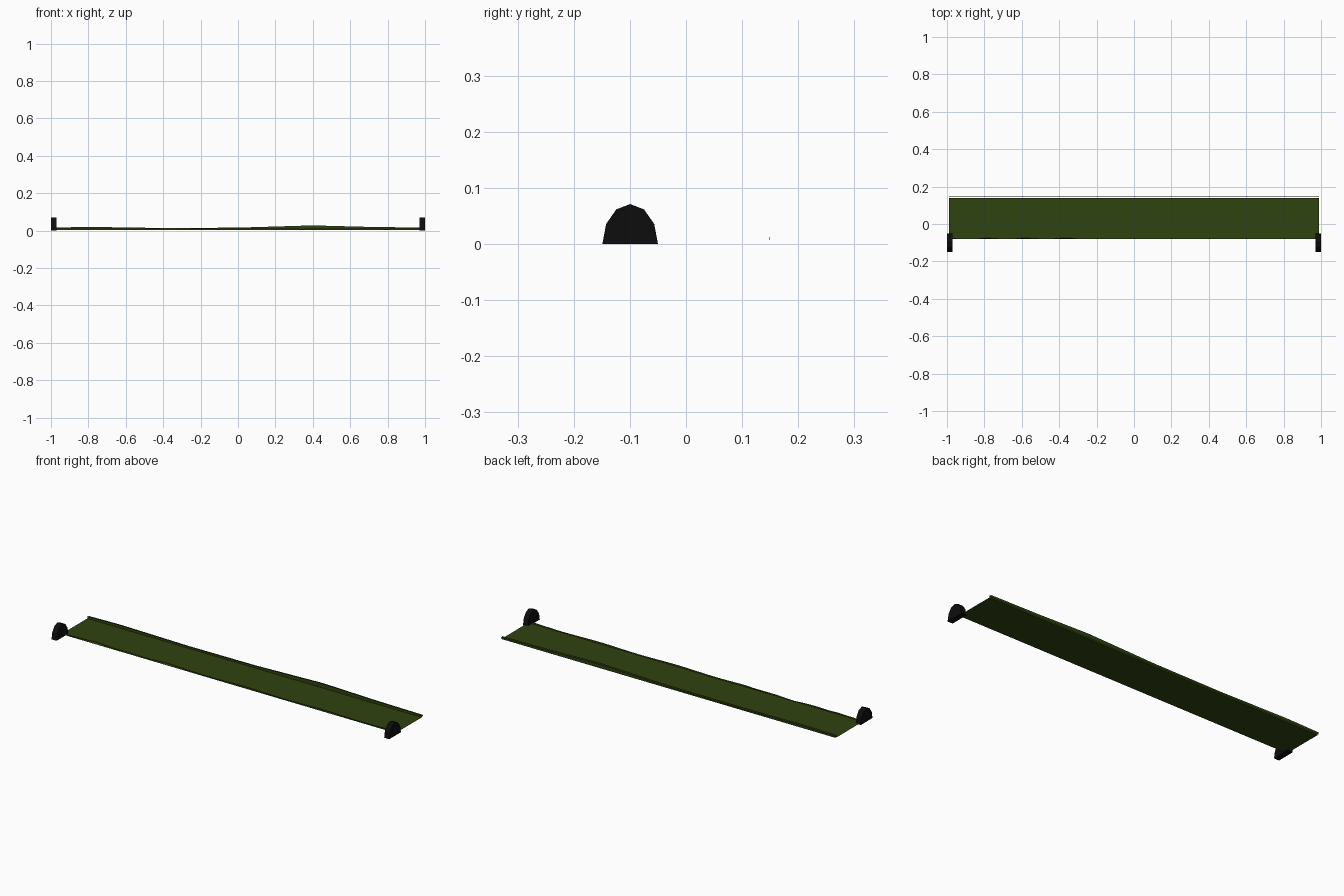
import bpy, bmesh, math

if "Cube" in bpy.data.objects:
    bpy.data.objects.remove(bpy.data.objects["Cube"])


def material(name, rgb):
    m = bpy.data.materials.new(name)
    m.diffuse_color = (*rgb, 1)
    m.use_nodes = True
    m.node_tree.nodes["Principled BSDF"].inputs["Base Color"].default_value = m.diffuse_color
    return m


GREEN = material("dark_green", (0.028, 0.055, 0.005))
BLACK = material("black", (0.004, 0.004, 0.004))


def make(name, verts, faces, mat):
    me = bpy.data.meshes.new(name)
    me.from_pydata(verts, [], faces)
    me.materials.append(mat)
    ob = bpy.data.objects.new(name, me)
    bpy.context.collection.objects.link(ob)
    bm = bmesh.new()
    bm.from_mesh(me)
    bmesh.ops.recalc_face_normals(bm, faces=bm.faces)
    bm.to_mesh(me)
    bm.free()
    return ob


def ramp(x, pts):
    for (x0, h0), (x1, h1) in zip(pts, pts[1:]):
        if x <= x1:
            return h0 + (h1 - h0) * (x - x0) / (x1 - x0)
    return pts[-1][1]


FLOOR = 0.004
N = 40
XS = [-0.99 + 1.98 * i / N for i in range(N + 1)]


# thin upright sheet running along x, with an uneven top edge
def lip(name, y, base, top, lean=lambda x: 0):
    v = []
    for x in XS:
        v += [(x, y, base), (x, y + lean(x), top(x))]
    f = [(2 * i, 2 * i + 2, 2 * i + 3, 2 * i + 1) for i in range(N)]
    return make(name, v, f, GREEN)


# flat panel
make("main_panel", [(-0.99, -0.08, FLOOR), (0.99, -0.08, FLOOR),
                    (0.99, 0.14, FLOOR), (-0.99, 0.14, FLOOR)],
     [(0, 1, 2, 3)], GREEN)

# wavy lips along the back and front edges
BACK = [(-1, .016), (-.8, .020), (-.4, .014), (0, .016), (.4, .028), (.7, .020), (1, .016)]
lip("back_inner_lip", 0.14, FLOOR, lambda x: ramp(x, BACK))
lip("back_outer_lip", 0.148, FLOOR, lambda x: ramp(x, BACK) - 0.002,
    lambda x: 0.001)
lip("front_lip", -0.08, FLOOR, lambda x: 0.012 + 0.002 * math.sin(14 * x),
    lambda x: 0.006 * max(0, math.sin(30 * x)) if x < -0.2 else 0)

# faceted rounded end stops
for side, x0, x1 in (("left", -1, -0.97), ("right", 0.97, 1)):
    prof = [(-0.0995 - 0.0495 * math.cos(math.pi * i / 6),
             0.071 * math.sin(math.pi * i / 6)) for i in range(7)]
    n = len(prof)
    v = [(x, y, z) for x in (x0, x1) for y, z in prof]
    f = [tuple(range(n)), tuple(range(n, 2 * n))]
    f += [(i, (i + 1) % n, n + (i + 1) % n, n + i) for i in range(n)]
    make(side + "_end_stop", v, f, BLACK)
